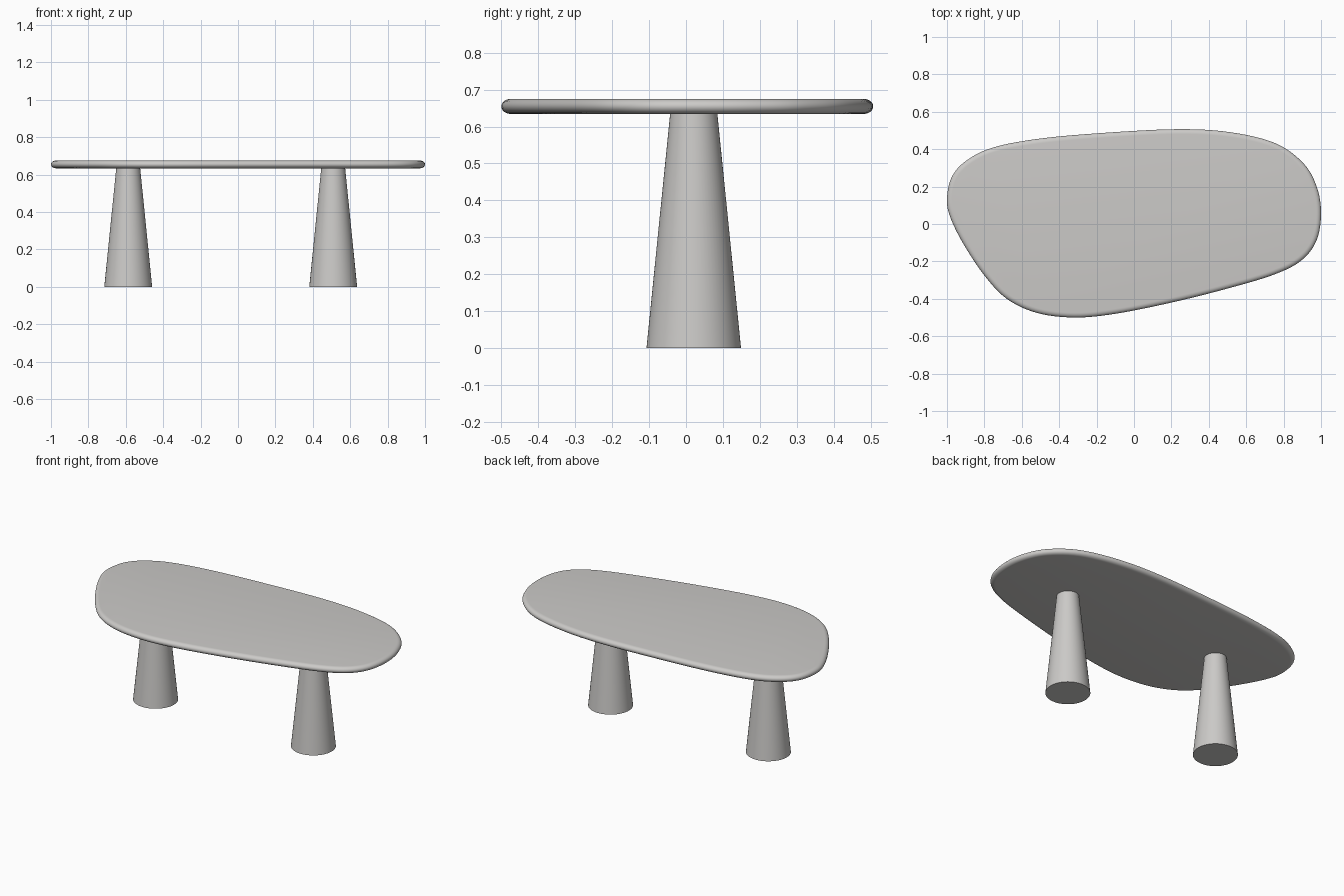
import bpy, bmesh, math
from mathutils import Vector

if "Cube" in bpy.data.objects:
    bpy.data.objects.remove(bpy.data.objects["Cube"])

grey = bpy.data.materials.new("warm grey")
grey.diffuse_color = (0.60, 0.59, 0.575, 1)
grey.use_nodes = True
grey.node_tree.nodes["Principled BSDF"].inputs["Base Color"].default_value = grey.diffuse_color


def finish(bm, name):
    bmesh.ops.recalc_face_normals(bm, faces=bm.faces)
    me = bpy.data.meshes.new(name)
    bm.to_mesh(me)
    bm.free()
    me.materials.append(grey)
    ob = bpy.data.objects.new(name, me)
    bpy.context.collection.objects.link(ob)
    bpy.ops.object.select_all(action='DESELECT')
    ob.select_set(True)
    bpy.context.view_layer.objects.active = ob
    bpy.ops.object.shade_smooth_by_angle(angle=math.radians(35))
    return ob


def closed_spline(pts, steps):
    """Catmull-Rom curve through a closed list of points."""
    n, out = len(pts), []
    for i in range(n):
        a, b, c, d = (Vector(pts[(i + k) % n]) for k in (-1, 0, 1, 2))
        for s in range(steps):
            t = s / steps
            out.append(0.5 * (2 * b + (c - a) * t + (2 * a - 5 * b + 4 * c - d) * t * t
                              + (3 * b - a - 3 * c + d) * t ** 3))
    return out


# Pebble-shaped top, outline clockwise from the left end
outline = closed_spline([
    (-1.0, 0.13), (-0.975, 0.25), (-0.895, 0.34), (-0.75, 0.41), (-0.5, 0.457),
    (-0.15, 0.488), (0.24, 0.507), (0.52, 0.49), (0.76, 0.43), (0.91, 0.32),
    (0.98, 0.19), (1.0, 0.05), (0.975, -0.09), (0.895, -0.195), (0.75, -0.27),
    (0.5, -0.345), (0.2, -0.42), (-0.1, -0.48), (-0.32, -0.5), (-0.52, -0.475),
    (-0.68, -0.40), (-0.8, -0.275), (-0.91, -0.11), (-0.98, 0.03)], 6)
z0, z1, inset = 0.634, 0.675, 0.026
n = len(outline)
normals = []
for i in range(n):
    t = (outline[(i + 1) % n] - outline[i - 1]).normalized()
    normals.append(Vector((t.y, -t.x)))  # points inward for a clockwise outline
bm = bmesh.new()
rings = []
for k in range(13):  # half-round edge from underside to upper side
    a = math.pi * (k / 12 - 0.5)
    off = inset * (1 - math.cos(a))
    z = (z0 + z1) / 2 + (z1 - z0) / 2 * math.sin(a)
    rings.append([bm.verts.new((*(p + m * off), z)) for p, m in zip(outline, normals)])
for lo, hi in zip(rings, rings[1:]):
    for i in range(n):
        j = (i + 1) % n
        bm.faces.new((lo[i], lo[j], hi[j], hi[i]))
bm.faces.new(rings[0])
bm.faces.new(rings[-1])
finish(bm, "table_top")

# Two tapered round legs
for name, x in (("left_leg", -0.587), ("right_leg", 0.509)):
    bm = bmesh.new()
    bmesh.ops.create_cone(bm, cap_ends=True, segments=64, radius1=0.128, radius2=0.064, depth=z0)
    bmesh.ops.translate(bm, verts=bm.verts, vec=(x, 0.021, z0 / 2))
    finish(bm, name)
